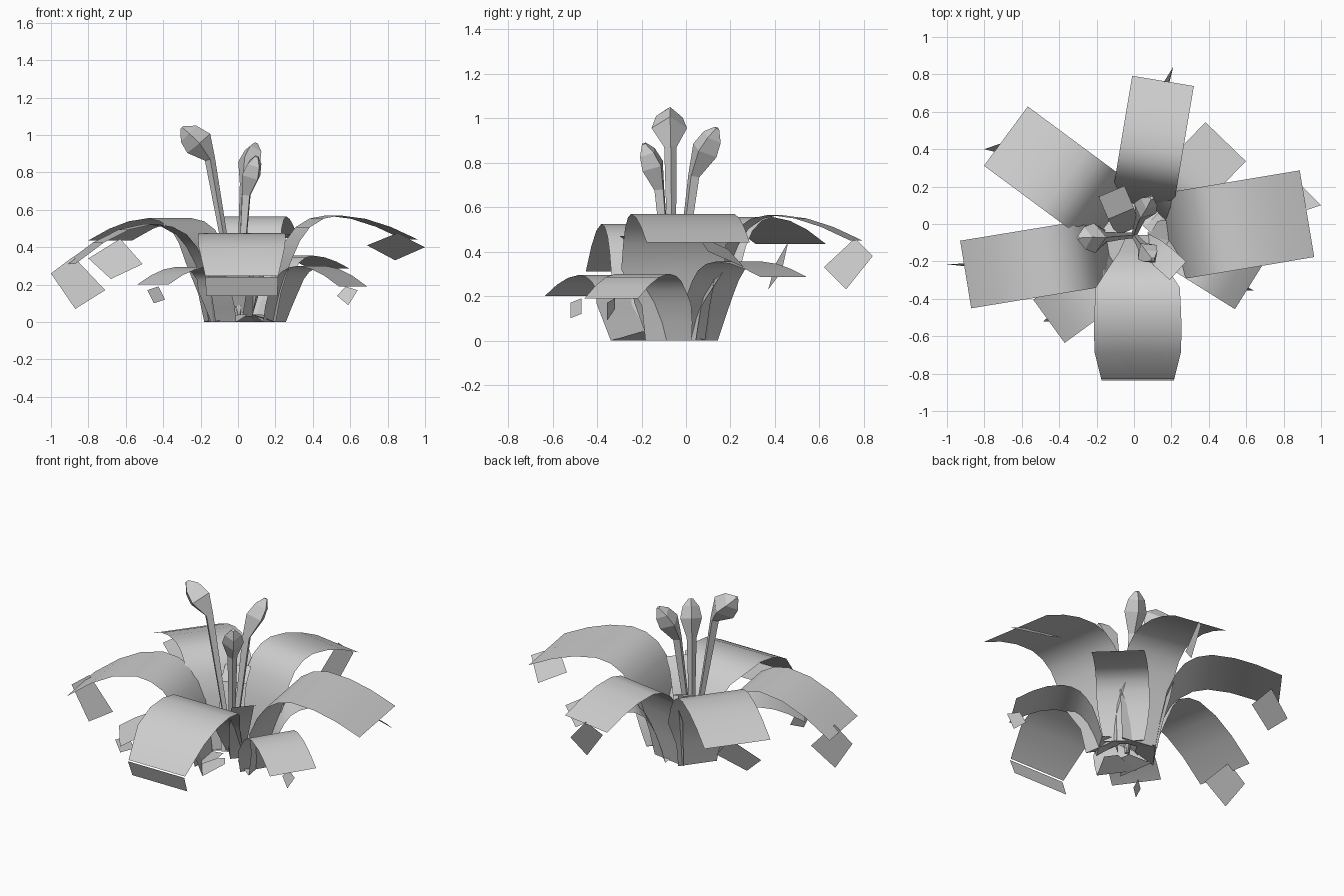
import bpy
import bmesh
from math import cos, sin, radians
from mathutils import Vector

cube = bpy.data.objects.get("Cube")
if cube:
    bpy.data.objects.remove(cube, do_unlink=True)

grey = bpy.data.materials.new("plain_grey")
grey.use_nodes = True
COLOUR = (0.62, 0.62, 0.62, 1)
grey.diffuse_color = COLOUR
grey.node_tree.nodes["Principled BSDF"].inputs["Base Color"].default_value = COLOUR

CENTRE = Vector((0.015, -0.06, 0))


def finish(name, bm, smooth=True):
    mesh = bpy.data.meshes.new(name)
    bm.to_mesh(mesh)
    bm.free()
    mesh.materials.append(grey)
    ob = bpy.data.objects.new(name, mesh)
    bpy.context.collection.objects.link(ob)
    if smooth:
        bpy.ops.object.select_all(action="DESELECT")
        ob.select_set(True)
        bpy.context.view_layer.objects.active = ob
        bpy.ops.object.shade_smooth_by_angle(angle=0.7)


def ribbon(name, tip, heading, profile):
    """Sheet ending at the tip; profile holds (radius, height, half width)."""
    out = Vector((cos(radians(heading)), sin(radians(heading)), 0))
    side = Vector((-out.y, out.x, 0))
    end = Vector((tip[0], tip[1], 0))
    bm = bmesh.new()
    rows = []
    for r, z, half in profile:
        mid = end + out * (r - profile[-1][0]) + Vector((0, 0, z))
        rows.append([bm.verts.new(mid + side * half * s) for s in (-1, 0, 1)])
    for a, b in zip(rows, rows[1:]):
        for i in (0, 1):
            bm.faces.new((a[i], b[i], b[i + 1], a[i + 1]))
    finish(name, bm)


def leaf(name, tip, heading, peak, end, half, foot=0.165):
    """Arching leaf that rises from the base cup, then droops to its tip."""
    length = (Vector((tip[0], tip[1], 0)) - CENTRE).length
    profile = [(0.06, 0.04, 0.04), (foot, 0.0, 0.115), (foot + 0.025, 0.27 * peak, 0.135),
               (foot + 0.06, 0.56 * peak, max(0.15, half))]
    drop = peak - end
    for t, z in ((0.06, peak * 0.76), (0.14, peak * 0.89), (0.25, peak * 0.97), (0.38, peak),
                 (0.58, peak - 0.14 * drop), (0.78, peak - 0.47 * drop), (1, end)):
        profile.append((0.235 + t * (length - 0.235), z, half))
    ribbon(name, tip, heading, profile)


# Long upper leaves
ribbon("front_leaf", (0.02, -0.83), 270,
       [(0.0, 0.05, 0.06), (0.09, 0.25, 0.1), (0.18, 0.39, 0.16), (0.28, 0.46, 0.225),
        (0.38, 0.475, 0.23), (0.5, 0.46, 0.235), (0.63, 0.4, 0.23), (0.77, 0.245, 0.195)])
leaf("left_leaf", (0.925, 0.055), 9.5, 0.57, 0.44, 0.235)
leaf("back_leaf", (0.155, 0.765), 80.5, 0.565, 0.45, 0.167)
leaf("back_right_leaf", (-0.685, 0.47), 143.5, 0.555, 0.435, 0.197)
leaf("right_leaf", (-0.9, -0.27), 189.3, 0.525, 0.31, 0.183)

# Short lower leaves
leaf("low_back_left_leaf", (0.49, 0.44), 46, 0.355, 0.285, 0.15)
leaf("low_front_left_leaf", (0.615, -0.335), -32, 0.30, 0.19, 0.142)
leaf("low_front_right_leaf", (-0.455, -0.52), 216, 0.295, 0.2, 0.143, 0.19)

# Small inner leaves
ribbon("inner_front_leaf", (0.235, -0.25), -42,
       [(0.03, 0.03, 0.04), (0.1, 0.25, 0.06), (0.18, 0.42, 0.066), (0.28, 0.47, 0.066)])
ribbon("inner_back_leaf", (-0.12, 0.175), 113,
       [(0.04, 0.03, 0.05), (0.08, 0.25, 0.07), (0.14, 0.42, 0.075), (0.27, 0.47, 0.075)])


# Loose scales hanging at the leaf tips
def scale(name, *corners):
    bm = bmesh.new()
    bm.faces.new([bm.verts.new(c) for c in corners])
    finish(name, bm, False)


scale("front_scale", (0.215, -0.838, 0.24), (0.21, -0.8, 0.14),
      (-0.17, -0.8, 0.14), (-0.175, -0.838, 0.24))
scale("left_scale", (0.85, 0.05, 0.475), (1.0, 0.1, 0.4), (0.84, 0.26, 0.33), (0.69, 0.19, 0.41))
scale("back_scale", (0.14, 0.62, 0.33), (0.18, 0.72, 0.23), (0.21, 0.84, 0.38), (0.16, 0.76, 0.46))
scale("back_right_scale", (-0.8, 0.4, 0.34), (-0.68, 0.37, 0.23),
      (-0.51, 0.43, 0.31), (-0.63, 0.46, 0.445))
scale("right_scale", (-1.0, -0.215, 0.26), (-0.87, -0.23, 0.07),
      (-0.71, -0.22, 0.17), (-0.88, -0.21, 0.35))
scale("low_left_scale", (0.53, -0.32, 0.14), (0.59, -0.355, 0.09),
      (0.64, -0.355, 0.17), (0.575, -0.32, 0.19))
scale("low_right_scale", (-0.485, -0.52, 0.17), (-0.45, -0.52, 0.1),
      (-0.39, -0.47, 0.12), (-0.425, -0.47, 0.19))


# Stems ending in plump pointed buds, as four-sided tapering tubes
def bud(name, neck, swell, tip, radius):
    neck, swell, tip = Vector(neck), Vector(swell), Vector(tip)
    root = Vector((0.0, -0.06, 0.02))
    lean = Vector((tip.x - root.x, tip.y - root.y, 0)).normalized()
    path = [(root, 0.015), (root.lerp(neck, 0.5), 0.02), (neck, 0.028),
            (swell, radius), (swell.lerp(tip, 0.6), 0.75 * radius), (tip, 0.012)]
    bm = bmesh.new()
    rings = []
    for i, (p, r) in enumerate(path):
        along = (path[min(i + 1, 5)][0] - path[max(i - 1, 0)][0]).normalized()
        side = along.cross(lean).normalized()
        normal = side.cross(along)
        rings.append([bm.verts.new(p + d * r) for d in (side, normal, -side, -normal)])
    for a, b in zip(rings, rings[1:]):
        for i in range(4):
            j = (i + 1) % 4
            bm.faces.new((a[i], a[j], b[j], b[i]))
    bm.faces.new(rings[-1])
    bm.faces.new(rings[0][::-1])
    bmesh.ops.recalc_face_normals(bm, faces=bm.faces)
    finish(name, bm, False)


bud("tall_bud", (-0.15, -0.07, 0.87), (-0.21, -0.075, 0.955), (-0.3, -0.075, 1.04), 0.08)
bud("back_bud", (0.035, 0.035, 0.74), (0.06, 0.085, 0.855), (0.095, 0.14, 0.955), 0.065)
bud("front_bud", (0.045, -0.12, 0.68), (0.07, -0.15, 0.785), (0.1, -0.19, 0.885), 0.062)
